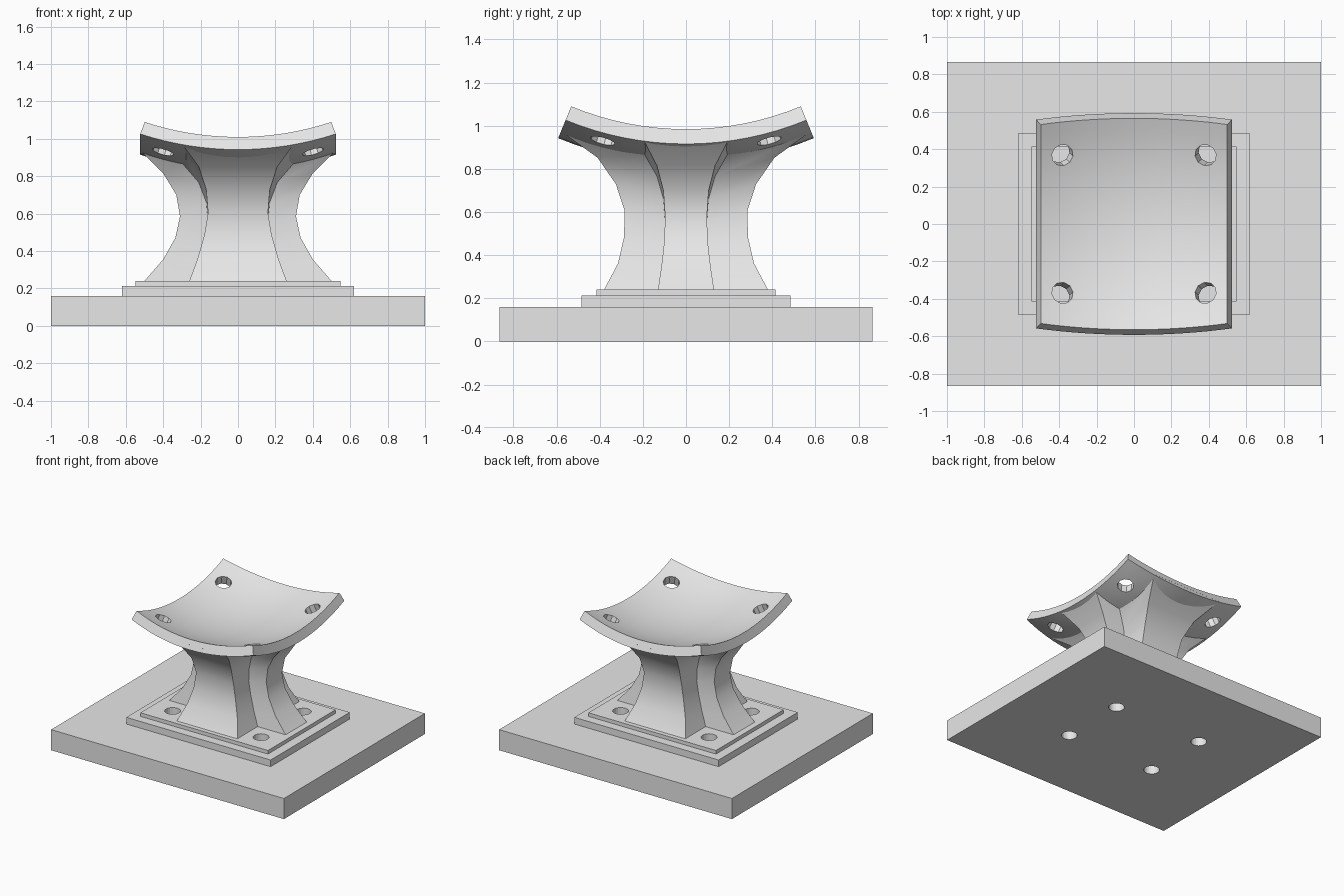
import bpy, bmesh
from math import sin, cos, sqrt
from mathutils import Vector

default = bpy.data.objects.get("Cube")
if default:
    bpy.data.objects.remove(default, do_unlink=True)

grey = bpy.data.materials.new("light_grey")
grey.use_nodes = True
grey.diffuse_color = (0.8, 0.8, 0.8, 1)
grey.node_tree.nodes["Principled BSDF"].inputs["Base Color"].default_value = (0.8, 0.8, 0.8, 1)

BOWL = Vector((0, 0, 2.38))      # centre of the spherical saddle
R_IN, R_OUT = 1.482, 1.555


def make(name, bm):
    bmesh.ops.recalc_face_normals(bm, faces=bm.faces[:])
    mesh = bpy.data.meshes.new(name)
    bm.to_mesh(mesh)
    bm.free()
    ob = bpy.data.objects.new(name, mesh)
    bpy.context.collection.objects.link(ob)
    mesh.materials.append(grey)
    return ob


def plate(name, hx, hy, z0, z1):
    bm = bmesh.new()
    bmesh.ops.create_cube(bm, size=1)
    for v in bm.verts:
        v.co = (v.co.x * 2 * hx, v.co.y * 2 * hy, z0 + (v.co.z + 0.5) * (z1 - z0))
    return make(name, bm)


def drill(targets, points, radius, sides, axis_of, depth):
    """Cut one round hole per point through every target."""
    bm = bmesh.new()
    for p in points:
        turn = axis_of(p).to_track_quat('Z', 'Y').to_matrix().to_4x4()
        turn.translation = p
        bmesh.ops.create_cone(bm, cap_ends=True, segments=sides, radius1=radius,
                              radius2=radius, depth=depth, matrix=turn)
    cutter = make("hole_cutter", bm)
    cutter.hide_render = True
    for ob in targets:
        mod = ob.modifiers.new("holes", 'BOOLEAN')
        mod.operation, mod.solver, mod.object = 'DIFFERENCE', 'EXACT', cutter
        bpy.context.view_layer.update()
        graph = bpy.context.evaluated_depsgraph_get()
        cut = bpy.data.meshes.new_from_object(ob.evaluated_get(graph))
        ob.modifiers.clear()
        ob.data = cut
    bpy.data.objects.remove(cutter, do_unlink=True)


def smooth(ob):
    bpy.ops.object.select_all(action='DESELECT')
    ob.select_set(True)
    bpy.context.view_layer.objects.active = ob
    bpy.ops.object.shade_smooth_by_angle(angle=0.55)


CORNERS = [(sx, sy) for sx in (-1, 1) for sy in (-1, 1)]

# Stepped base with four vertical bolt holes
plates = [plate("base_slab", 1.0, 0.865, 0, 0.16),
          plate("mounting_plate", 0.62, 0.485, 0.16, 0.212),
          plate("upper_plate", 0.548, 0.415, 0.212, 0.24)]
drill(plates, [Vector((0.38 * sx, 0.26 * sy, 0.1)) for sx, sy in CORNERS],
      0.056, 20, lambda p: Vector((0, 0, 1)), 1)

# Saddle: a patch of a thick spherical shell with radial edges
bm = bmesh.new()
N, T_MAX, P_MAX = 16, 0.343, 0.391
shells = []
for r in (R_IN, R_OUT):
    grid = []
    for i in range(N + 1):
        t = T_MAX * (2 * i / N - 1)
        row = []
        for j in range(N + 1):
            p = P_MAX * (2 * j / N - 1)
            row.append(bm.verts.new(BOWL + r * Vector((sin(t), cos(t) * sin(p), -cos(t) * cos(p)))))
        grid.append(row)
    for i in range(N):
        for j in range(N):
            bm.faces.new((grid[i][j], grid[i + 1][j], grid[i + 1][j + 1], grid[i][j + 1]))
    shells.append(grid)
a, b = shells
for k in range(N):
    for e in (0, N):
        bm.faces.new((a[e][k], a[e][k + 1], b[e][k + 1], b[e][k]))
        bm.faces.new((a[k][e], a[k + 1][e], b[k + 1][e], b[k][e]))
saddle = make("saddle", bm)
drill([saddle], [Vector((0.392 * sx, 0.377 * sy, 0.965)) for sx, sy in CORNERS],
      0.059, 10, lambda p: BOWL - p, 0.4)
smooth(saddle)

# Pedestal: a waisted cross section lofted up to the saddle's underside
reach_x = (0.50, 0.40, 0.335, 0.31, 0.33, 0.40, 0.515)
reach_y = (0.38, 0.315, 0.287, 0.285, 0.325, 0.41, 0.58)
half_x = (0.26, 0.215, 0.18, 0.16, 0.17, 0.21, 0.30)
half_y = (0.13, 0.113, 0.10, 0.097, 0.105, 0.135, 0.195)


def cross(i):
    X, Y, hx, hy = reach_x[i], reach_y[i], half_x[i], half_y[i]
    quarter = [(X, hy), (hx, hy), (hx, Y)]
    loop = quarter + [(-x, y) for x, y in reversed(quarter)]
    return loop + [(-x, -y) for x, y in loop]


bm = bmesh.new()
top = [BOWL.z - sqrt(1.55 ** 2 - x * x - y * y) for x, y in cross(6)]
rings = [[bm.verts.new((x, y, 0.24 + (zt - 0.24) * i / 6)) for (x, y), zt in zip(cross(i), top)]
         for i in range(7)]
for lo, hi in zip(rings, rings[1:]):
    for k in range(12):
        m = (k + 1) % 12
        bm.faces.new((lo[k], lo[m], hi[m], hi[k]))
bm.faces.new(rings[0])
smooth(make("pedestal", bm))
